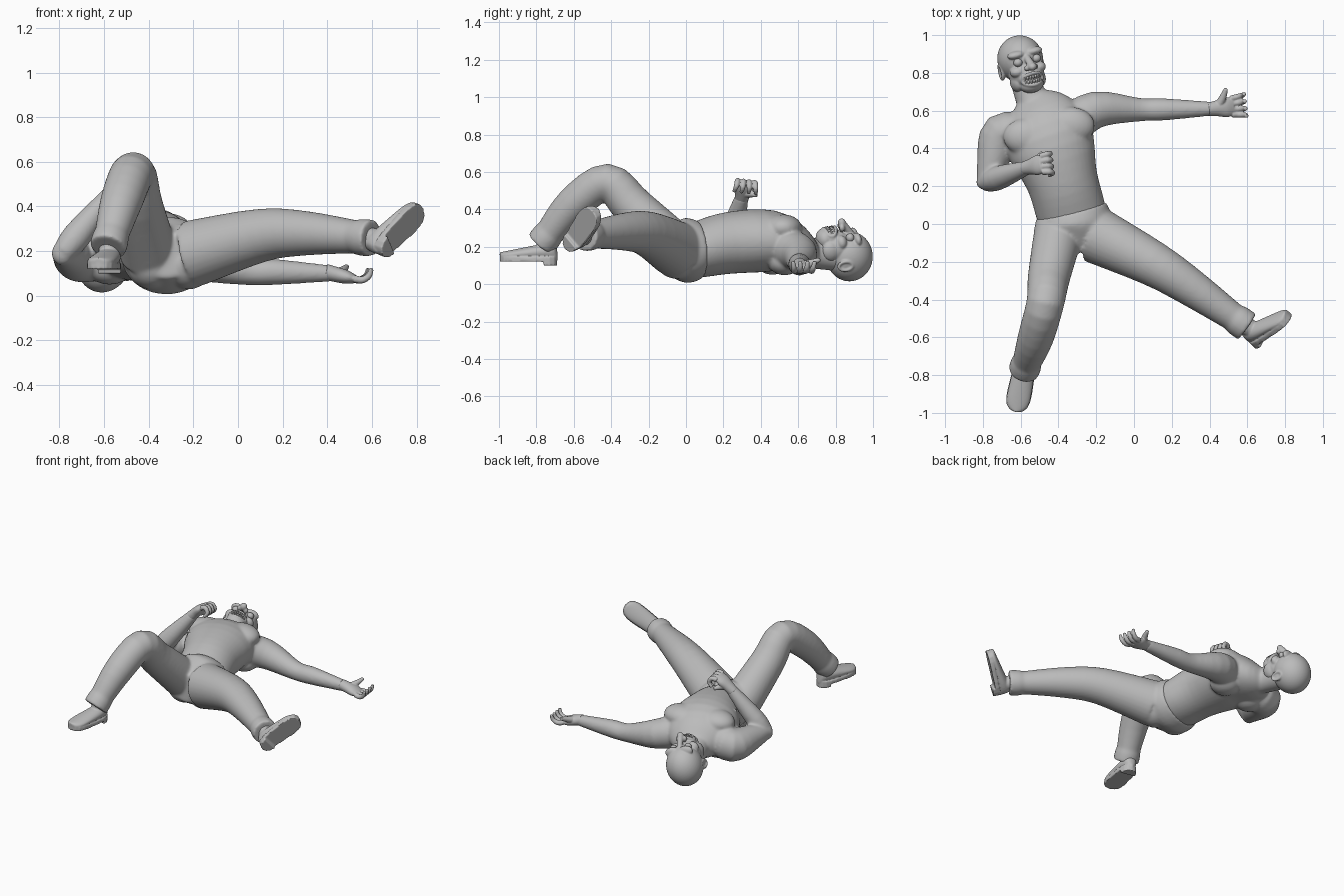
import bpy, bmesh, math
from mathutils import Matrix, Vector

if "Cube" in bpy.data.objects:
    bpy.data.objects.remove(bpy.data.objects["Cube"])

X, Y, Z = Matrix.Identity(3)
SIDES = (-1, 1)

grey = bpy.data.materials.new("plain_grey")
grey.use_nodes = True
grey.diffuse_color = (.5, .5, .5, 1)
grey.node_tree.nodes["Principled BSDF"].inputs["Base Color"].default_value = grey.diffuse_color


def smooth_path(points, steps=4):
    """Rounded curve through every point."""
    padded = [points[0], *points, points[-1]]
    curve = []
    for before, start, end, after in zip(padded, padded[1:], padded[2:], padded[3:]):
        leave, arrive = (end - before) / 2, (after - start) / 2
        for step in range(steps):
            t = step / steps
            bend = leave * (1 - t) - arrive * t
            curve.append(start.lerp(end, t * t * (3 - 2 * t)) + bend * t * (1 - t))
    return curve + [points[-1]]


def tube(bm, path, widths, heights=None, up=Z, sides=28):
    """Closed loft with elliptical sections along a smooth path."""
    heights = heights or widths
    sections = smooth_path([Vector((*p, w, h)) for p, w, h in zip(path, widths, heights)])
    centres = [Vector(section[:3]) for section in sections]
    rings = []
    for i, (centre, section) in enumerate(zip(centres, sections)):
        ahead, behind = centres[min(i + 1, len(centres) - 1)], centres[max(i - 1, 0)]
        tangent = (ahead - behind).normalized()
        across = tangent.cross(up).normalized()
        upward = across.cross(tangent)
        ring = []
        for k in range(sides):
            angle = math.tau * k / sides
            offset = across * section[-2] * math.cos(angle) + upward * section[-1] * math.sin(angle)
            ring.append(bm.verts.new(centre + offset))
        rings.append(ring)
    for ring, following in zip(rings, rings[1:]):
        for k in range(sides):
            bm.faces.new((ring[k - 1], ring[k], following[k], following[k - 1]))
    bm.faces.new(rings[0])
    bm.faces.new(rings[-1])


def ball(bm, centre, radii):
    matrix = Matrix.Translation(centre) @ Matrix.Diagonal((*radii, 1))
    bmesh.ops.create_icosphere(bm, subdivisions=4, radius=1, matrix=matrix)


def frame(origin, forward, up):
    """Local y runs along forward, local z towards up."""
    y = Vector(forward).normalized()
    x = y.cross(Vector(up)).normalized()
    return Matrix.Translation(origin) @ Matrix((x, y, x.cross(y))).transposed().to_4x4()


def finish(bm, name, matrix=Matrix(), voxel=None, softness=3):
    bmesh.ops.recalc_face_normals(bm, faces=bm.faces)
    mesh = bpy.data.meshes.new(name)
    bm.to_mesh(mesh)
    bm.free()
    mesh.materials.append(grey)
    mesh.shade_smooth()
    part = bpy.data.objects.new(name, mesh)
    bpy.context.collection.objects.link(part)
    part.matrix_world = matrix
    if voxel:
        blend = part.modifiers.new("blend", 'REMESH')
        blend.mode, blend.voxel_size, blend.use_smooth_shade = 'VOXEL', voxel, True
        soften = part.modifiers.new("soften", 'SMOOTH')
        soften.iterations = softness


# Joints of the pose
pelvis = Vector((-.32, 0, .18))
waist = Vector((-.335, .07, .185))
belly = Vector((-.38, .23, .22))
chest = Vector((-.45, .45, .23))
collar = Vector((-.51, .6, .18))
throat = Vector((-.55, .68, .165))
skull = Vector((-.6, .862, .147))
left_shoulder = Vector((-.2, .605, .165))
left_elbow = Vector((.03, .605, .11))
left_wrist = Vector((.42, .61, .1))
right_shoulder = Vector((-.7, .475, .17))
right_elbow = Vector((-.785, .22, .19))
right_wrist = Vector((-.56, .3, .47))

# Bare torso, neck and arms
bm = bmesh.new()
tube(bm, [pelvis, waist, belly, chest, collar, throat],
     widths=[.17, .185, .19, .235, .18, .07], heights=[.14, .15, .165, .165, .115, .06], sides=40)
tube(bm, [collar, throat, skull], widths=[.1, .082, .085])
tube(bm, [chest.lerp(left_shoulder, .4), left_shoulder, left_elbow,
          left_elbow.lerp(left_wrist, .35), left_wrist], widths=[.11, .098, .062, .058, .036])
tube(bm, [chest.lerp(right_shoulder, .5), right_shoulder,
          right_shoulder.lerp(right_elbow, .6), right_elbow], widths=[.11, .112, .082, .05])
tube(bm, [right_elbow, right_elbow.lerp(right_wrist, .3), right_wrist],
     widths=[.05, .064, .036], up=Y)
for shoulder in (left_shoulder, right_shoulder):
    ball(bm, shoulder, radii=(.1, .09, .09))
    ball(bm, chest.lerp(shoulder, .45) + Z * .1, radii=(.13, .1, .072))    # chest muscle
    ball(bm, chest.lerp(shoulder, .5) - Z * .08, radii=(.1, .09, .07))     # shoulder blade
ball(bm, right_elbow, radii=(.05, .04, .055))
finish(bm, "bare_torso_and_arms", voxel=.008, softness=14)


def hand(name, matrix, thumb_side, curl):
    """Local z is the palm side, towards which the fingers curl."""
    bm = bmesh.new()
    tube(bm, [-Y * .03, Y * .02, Y * .07, Y * .11], widths=[.036, .042, .053, .045],
         heights=[.036, .034, .03, .018])
    for finger in range(4):
        spot = Vector(((finger - 1.5) * .028, .1, 0))
        path, angle = [spot], curl - .6
        for joint in range(3):
            spot = spot + Vector((spot.x * .12, .035 * math.cos(angle), .035 * math.sin(angle)))
            path.append(spot)
            angle += curl
        tube(bm, path, widths=[.017, .016, .014, .01], up=X, sides=12)
    reach = thumb_side * (.14 - .06 * curl)
    tip = Vector((reach, .07, .05))
    tube(bm, [Y * .02, tip.lerp(Y * .03, .5), tip], widths=[.025, .02, .011], sides=12)
    finish(bm, name, matrix, voxel=.004)


# Open left hand with the palm up, closed right hand above the belly
hand("left_hand", frame(left_wrist, forward=(1, .12, -.25), up=Z), thumb_side=-1, curl=.7)
hand("right_hand", frame(right_wrist, forward=(.8, .2, .8), up=(.8, 0, -.8)), thumb_side=1, curl=1.2)

# Trousers with bunched cuffs: straight left leg, raised right knee
bm = bmesh.new()
tube(bm, [pelvis - Y * .15, pelvis - Y * .08, pelvis, waist],
     widths=[.11, .18, .205, .191], heights=[.1, .14, .174, .156], sides=40)
left_leg = [Vector(p) for p in ((-.2, -.06, .19), (.1, -.21, .27), (.3, -.335, .28), (.55, -.51, .262))]
right_leg = [Vector(p) for p in ((-.4, -.05, .19), (-.45, -.28, .41), (-.47, -.42, .545),
                                 (-.52, -.6, .43), (-.57, -.74, .26))]
for leg, widths in ((left_leg, [.15, .12, .1, .072]), (right_leg, [.13, .112, .1, .095, .075])):
    ankle = leg[-1]
    shin = (ankle - leg[-2]).normalized()
    tube(bm, leg, widths)
    tube(bm, [ankle - shin * .05, ankle, ankle + shin * .06], widths=[.07, .082, .083])
    ball(bm, pelvis.lerp(leg[0], .8) - Z * .05, radii=(.11, .12, .11))     # seat
    ball(bm, leg[0] + Y * .01 + Z * .01, radii=(.13, .11, .13))            # hip
finish(bm, "trousers", voxel=.008, softness=14)


def shoe(name, matrix):
    """Heel at the local origin, toe along y."""
    bm = bmesh.new()
    ankle_top = Vector((0, .05, .16))
    path, widths, heights = [], [], []
    for k in range(11):
        t = (1 - math.cos(math.pi * k / 10)) / 2
        height = .05 - .03 * t
        path.append(Vector((0, .31 * t, .02 + height)))
        heights.append(height)
        widths.append((.045 + .016 * t) * math.sqrt(1 - (2 * t - 1) ** 4) + .008)
    tube(bm, path, widths, heights)
    tube(bm, [Vector((0, .07, .05)), ankle_top], widths=[.045, .05], up=Y)
    rim = [(w * 1.04, p.y) for p, w in zip(path, widths)]
    rim += [(-x, y) for x, y in reversed(rim)]
    for bottom, length in ((.01, 1), (-.01, .1)):            # sole, then heel block
        base = bm.faces.new([bm.verts.new((x, y, bottom)) for x, y in rim if y < length])
        grown = bmesh.ops.extrude_face_region(bm, geom=[base], use_keep_orig=True)["geom"]
        lifted = [v for v in grown if isinstance(v, bmesh.types.BMVert)]
        bmesh.ops.translate(bm, vec=Z * (.035 - bottom), verts=lifted)
    finish(bm, name, matrix, voxel=.005, softness=4)


shoe("left_shoe", frame((.64, -.64, .19), forward=(.65, .44, .64), up=(-.75, .6, .2)))
shoe("right_shoe", frame((-.565, -.69, .11), forward=(-.2, -1, 0), up=Z))

# Bald head: local face looks along -y, crown along z
head = frame(skull, forward=(-.3, .05, -.95), up=(-.2, .97, .1))
mouth = Vector((0, -.17, -.088))
nose = Vector((0, -.19, -.02))
bm = bmesh.new()
ball(bm, Z * .012, radii=(.12, .135, .125))
ball(bm, (0, -.06, -.06), radii=(.095, .09, .1))             # face
ball(bm, (0, -.115, -.12), radii=(.065, .055, .045))         # chin
ball(bm, mouth + Y * .055, radii=(.068, .055, .055))         # muzzle
tube(bm, [Vector((0, -.11, .04)), nose], widths=[.016, .022], up=X)
ball(bm, nose, radii=(.024, .027, .022))
turns = [math.tau * k / 16 for k in range(17)]
for side in SIDES:
    ball(bm, nose + Vector((side * .022, .02, -.005)), radii=(.017, .02, .015))
    ball(bm, (side * .06, -.1, -.04), radii=(.04, .04, .03))               # cheekbone
    ball(bm, (side * .062, -.06, -.1), radii=(.035, .055, .05))            # jaw corner
    ball(bm, (side * .048, -.105, .05), radii=(.05, .035, .022))           # brow
    ear = Vector((side * .114, .015, -.035))
    ball(bm, ear - X * side * .01, radii=(.012, .025, .036))
    tube(bm, [ear + Y * .024 * math.cos(a) + Z * .038 * math.sin(a) for a in turns],
         widths=[.009] * len(turns), up=X, sides=10)
lips = [mouth + Vector((.057 * math.cos(a), .03 * math.cos(a) ** 2, .031 * math.sin(a))) for a in turns]
tube(bm, lips, widths=[.01] * len(turns), up=Y, sides=10)
finish(bm, "head", head, voxel=.0045, softness=8)

bm = bmesh.new()
for side in SIDES:
    ball(bm, (side * .052, -.12, .01), radii=(.024, .024, .022))
finish(bm, "eyes", head)

# Two rows of bared teeth
bm = bmesh.new()
for row in SIDES:
    for column in range(-3, 4):
        x = column * .0145
        spot = mouth + Vector((x, 9 * x * x, row * .0115))
        size = Matrix.Diagonal((.012, .018, .02, 1))
        bmesh.ops.create_cube(bm, size=1, matrix=Matrix.Translation(spot) @ size)
bmesh.ops.bevel(bm, geom=bm.edges[:], offset=.003, segments=2, affect='EDGES')
finish(bm, "teeth", head)
